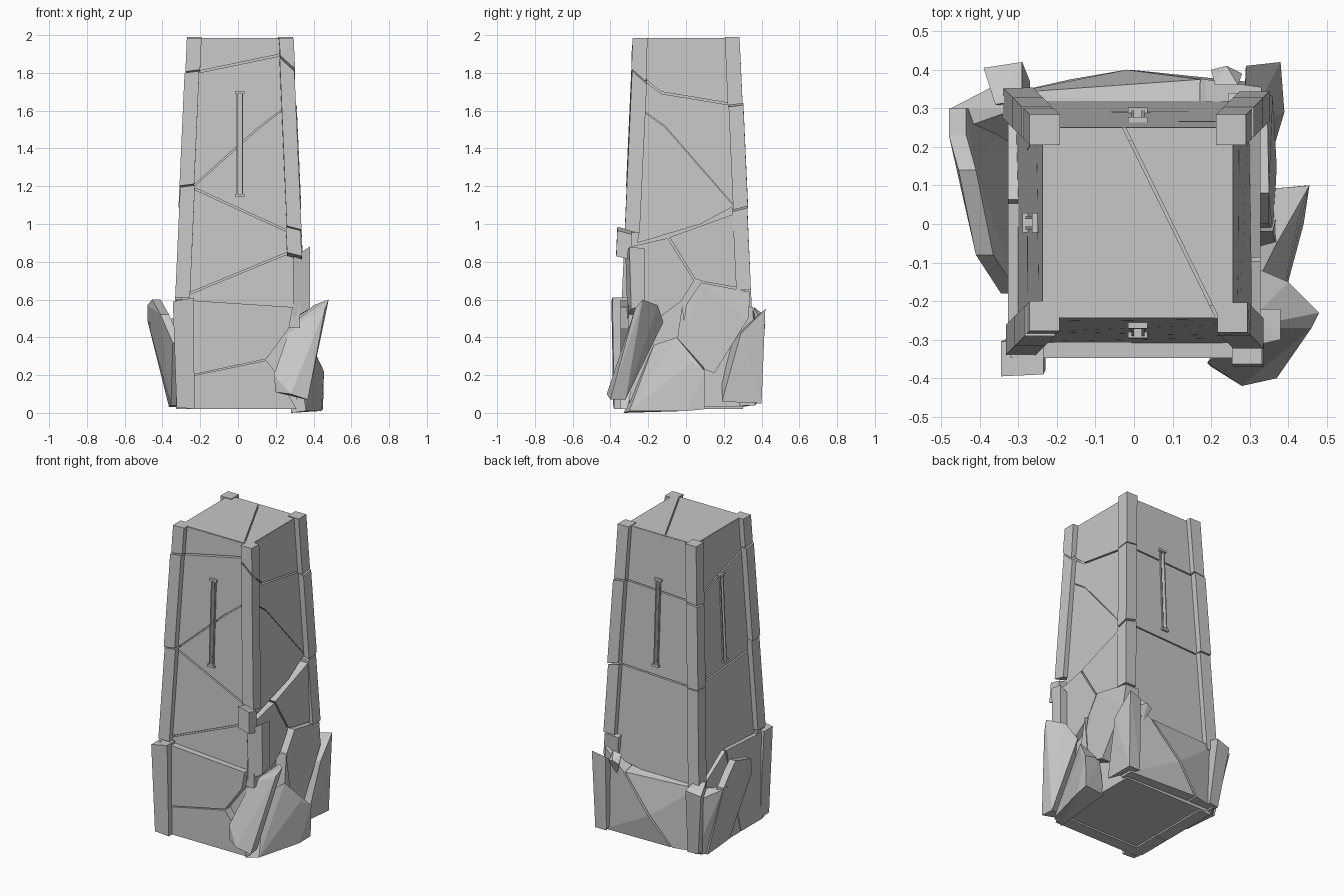
import bpy, bmesh
from mathutils import Vector

old = bpy.data.objects.get("Cube")
if old:
    bpy.data.objects.remove(old, do_unlink=True)

stone = bpy.data.materials.new("grey_stone")
stone.use_nodes = True
GREY = (0.57, 0.57, 0.57, 1)
stone.diffuse_color = GREY
bsdf = next(n for n in stone.node_tree.nodes if n.type == 'BSDF_PRINCIPLED')
bsdf.inputs["Base Color"].default_value = GREY

CX, CY = 0.01, 0.003
TAPER = 0.045
RECESS = 0.033


def finish(name, bm):
    bmesh.ops.recalc_face_normals(bm, faces=bm.faces)
    mesh = bpy.data.meshes.new(name)
    bm.to_mesh(mesh)
    bm.free()
    mesh.materials.append(stone)
    ob = bpy.data.objects.new(name, mesh)
    bpy.context.collection.objects.link(ob)
    return ob


def half(z):
    """Half width of the tapered tower across its corner pillars."""
    return 0.28 + TAPER * (2 - z)


def hull(name, pts, shift=None):
    """Faceted rock around a few points, optionally thickened by a shift."""
    pts = [Vector(p) for p in pts]
    if shift:
        pts += [p + Vector(shift) for p in pts]
    bm = bmesh.new()
    for p in pts:
        bm.verts.new(p)
    bmesh.ops.convex_hull(bm, input=bm.verts)
    loose = [v for v in bm.verts if not v.link_faces]
    bmesh.ops.delete(bm, geom=loose, context='VERTS')
    bmesh.ops.dissolve_limit(bm, angle_limit=0.05, verts=bm.verts, edges=bm.edges)
    return finish(name, bm)


def place(side, u, d, z):
    """Point on a side: u along it, d outward from the axis."""
    x, y = {"front": (u, -d), "back": (u, d), "right": (d, u), "left": (-d, u)}[side]
    return Vector((x + CX, y + CY, z))


def panels(name, side, polys, base=None, thick=0.035):
    """Separate stone plates on one side; tapered wall unless base distance is given."""
    bm = bmesh.new()
    for poly in polys:
        rings = []
        for depth in (0, thick):
            ring = []
            for u, z in poly:
                if base is None:
                    ring.append(bm.verts.new(place(side, u * (half(z) - 0.07), half(z) - RECESS - depth, z)))
                else:
                    ring.append(bm.verts.new(place(side, u, base - depth, z)))
            rings.append(ring)
        outer, inner = rings
        bm.faces.new(outer)
        bm.faces.new(inner[::-1])
        n = len(poly)
        for i in range(n):
            j = (i + 1) % n
            bm.faces.new((outer[i], inner[i], inner[j], outer[j]))
    return finish(name, bm)


def pillar(name, sx, sy, z0, z1, tilt0=0, tilt1=0, push=(0, 0), w=0.078):
    """Corner pillar piece with slanted broken ends."""
    pts = []
    for z, tilt in ((z0, tilt0), (z1, tilt1)):
        for a in (0, w):
            for b in (0, w):
                pts.append((CX + sx * (half(z) - a) + push[0], CY + sy * (half(z) - b) + push[1],
                            z + tilt * (a - b) / w))
    return hull(name, pts)


# Inner core behind the plates
hull("tower_core", [(CX + sx * (half(z) - 0.065), CY + sy * (half(z) - 0.065), z)
                    for z in (0.03, 1.965) for sx in (-1, 1) for sy in (-1, 1)])

# Roof slab, cracked in two
for nm, outline in (("roof_left", [(-.237, -.243), (-.237, .25), (-.03, .25), (.212, -.243)]),
                    ("roof_right", [(-.022, .25), (.257, .25), (.257, -.243), (.22, -.243)])):
    hull(nm, [(x, y, 1.95) for x, y in outline], (0, 0, 0.035))

# Upper walls, broken along cracks
walls = {
    "front": [
        [(-1, 1.98), (1, 1.98), (1, 1.90), (-1, 1.81)],
        [(-1, 1.80), (1, 1.89), (1, 1.61), (.38, 1.505), (-1, 1.205)],
        [(-1, 1.195), (.38, 1.495), (1, 1.605), (1, .965)],
        [(-1, 1.185), (1, .955), (1, .855), (-1, .635)],
        [(-1, .625), (1, .845), (1, .5), (-1, .54)]],
    "right": [
        [(-1, 1.98), (1, 1.98), (1, 1.64), (-.6, 1.7), (-1, 1.77)],
        [(-1, 1.755), (-.6, 1.69), (1, 1.63), (1, 1.1), (-.5, 1.52), (-1, 1.6)],
        [(-1, 1.595), (-.5, 1.515), (1, 1.095), (.3, 1.0), (-1, .9)]],
    "back": [
        [(-1, 1.98), (1, 1.98), (1, 1.64), (-1, 1.62)],
        [(-1, 1.612), (1, 1.632), (1, 1.1), (-1, 1.08)],
        [(-1, 1.072), (1, 1.092), (1, .5), (-1, .4)]],
    "left": [
        [(-1, 1.98), (1, 1.98), (1, 1.63), (.3, 1.7), (-1, 1.78)],
        [(-1, 1.77), (.3, 1.69), (1, 1.62), (.75, 1.1), (-1, 1.13)],
        [(-1, 1.12), (.75, 1.09), (1, 1.6), (1, .4), (-1, .5)]],
}
for side, polys in walls.items():
    wall = panels(side + "_wall", side, polys)
    if side == "right":
        continue
    # Narrow slit cut through the wall with slim rails and end caps
    def bar(nm, u0, u1, z0, z1, d0, d1):
        return hull(nm, [place(side, u, half(z) - RECESS + d, z)
                         for u in (u0, u1) for z in (z0, z1) for d in (d0, d1)])
    cutter = bar(side + "_slit_cutter", -.01, .01, 1.16, 1.69, -.038, .03)
    cutter.hide_render = True
    cutter.hide_set(True)
    cut = wall.modifiers.new("slit", 'BOOLEAN')
    cut.object = cutter
    cut.solver = 'EXACT'
    for s in (-1, 1):
        bar(side + "_slit_rail", s * .01, s * .017, 1.16, 1.69, -.02, .008)
    for z in (1.145, 1.69):
        bar(side + "_slit_cap", -.025, .025, z, z + .015, -.02, .014)

# Corner pillars in broken pieces: spans of (bottom, top, bottom slant, top slant)
pieces = [
    ("front_left", -1, -1, [(.61, 1.195, 0, .01), (1.202, 1.80, .01, .01), (1.807, 1.985, .01, 0)]),
    ("front_right", 1, -1, [(.97, 1.81, .02, .07), (1.822, 1.985, .07, 0)]),
    ("back_right", 1, 1, [(.65, 1.085, 0, .02), (1.095, 1.63, .02, .01), (1.638, 1.99, .01, 0)]),
    ("back_left", -1, 1, [(.42, 1.08, 0, 0), (1.087, 1.61, 0, .01), (1.618, 1.99, .01, 0)]),
]
for nm, sx, sy, spans in pieces:
    for i, (z0, z1, t0, t1) in enumerate(spans):
        nudge = 0.004 * (i % 2)
        pillar(nm + "_pillar", sx, sy, z0, z1, t0, t1, (sx * nudge, sy * nudge))
pillar("front_right_pillar_chunk", 1, -1, .83, .965, .02, .02, (-.005, -.04))
hull("front_right_pillar_slip", [(.29, -.31, .5), (.38, -.29, .55), (.38, -.22, .57), (.3, -.22, .5),
                                 (.29, -.32, .82), (.38, -.3, .88), (.38, -.22, .87), (.3, -.22, .82)])

# Base plates, front and left
panels("front_base", "front", [
    [(-.33, .6), (.28, .56), (.26, .45), (.14, .285), (-.33, .185)],
    [(-.33, .18), (.14, .278), (.2, .2), (.3, .02), (-.33, .02)]], .35, .08)
panels("left_base", "left", [
    [(-.32, .58), (.05, .6), (-.1, .02), (-.32, .02)],
    [(.06, .6), (.3, .45), (.3, .02), (-.095, .02)]], .337, .08)

# Back base plates meet along a bulging diagonal crack
hull("back_base_right", [(.33, .355, .56), (.185, .375, .45), (-.01, .4, .22), (-.15, .375, .05), (.33, .365, .04),
                         (.33, .29, .57), (.185, .3, .47), (-.15, .28, .05), (.33, .28, .04)])
hull("back_base_left", [(.172, .375, .45), (-.02, .4, .23), (-.165, .375, .05), (-.32, .34, .05), (-.32, .34, .46),
                        (.17, .3, .47), (-.165, .28, .05), (-.32, .28, .05), (-.32, .28, .47)])

# Crumbled plates low on the right side
panels("right_rubble", "right", [
    [(-.3, .88), (-.1, .925), (.04, .7), (-.03, .59), (-.15, .5), (-.31, .45)],
    [(-.09, .93), (.27, 1.06), (.29, .66), (.09, .695), (.045, .71)]], .318, .06)
hull("right_boulder", [(.35, 0, .57), (.35, .08, .69), (.345, .34, .64), (.36, .33, .5),
                       (.37, .15, .21), (.365, .05, .25), (.36, -.02, .4)], (-.1, 0, 0))
hull("right_splinter", [(.36, -.02, .57), (.37, .02, .26), (.37, -.06, .3)], (-.1, 0, 0))
hull("right_fallen_block", [(.45, .1, .02), (.455, .1, .22), (.34, .09, .25), (.3, .08, .02),
                            (.37, -.05, .4), (.31, -.17, .36), (.36, -.3, .01), (.44, 0, .01),
                            (.28, -.33, 0), (.43, .03, .27)])

# Base corner blocks
hull("front_left_block", [(-.345, -.395, .59), (-.235, -.39, .61), (-.325, -.385, .03), (-.23, -.38, .02)],
     (0, .09, 0))
hull("back_right_block", [(.29, .41, .53), (.38, .42, .55), (.39, .29, .42), (.29, .25, .4),
                          (.29, .40, .05), (.37, .40, .05), (.36, .19, .06), (.28, .19, .2)])
hull("back_left_block", [(-.39, .405, .45), (-.29, .42, .47), (-.29, .32, .5), (-.36, .31, .5),
                         (-.34, .36, .05), (-.27, .37, .05), (-.27, .3, .05), (-.34, .3, .05)])
hull("back_chip", [(.2, .4, .5), (.24, .41, .52), (.28, .39, .5), (.21, .36, .55), (.27, .36, .56), (.24, .36, .4)])

# Leaning slabs and the wedge behind the left one
hull("left_leaning_slab", [(-.48, .3, .49), (-.48, .23, .57), (-.455, .14, .6), (-.41, -.08, .52),
                           (-.345, -.18, .37), (-.355, .06, .04), (-.365, .3, .03)], (.045, 0, 0))
hull("left_wedge", [(-.475, .3, .48), (-.47, .24, .48), (-.34, .37, .4), (-.31, .35, .04),
                    (-.36, .29, .03), (-.3, .2, .04), (-.3, .3, .44)])
hull("front_right_leaning_slab", [(.48, -.23, .6), (.46, -.27, .55), (.40, -.15, .57), (.33, -.12, .48),
                                  (.28, -.27, .46), (.37, -.40, .07), (.28, -.42, .1), (.20, -.37, .11),
                                  (.19, -.36, .2), (.36, -.32, .07)])
